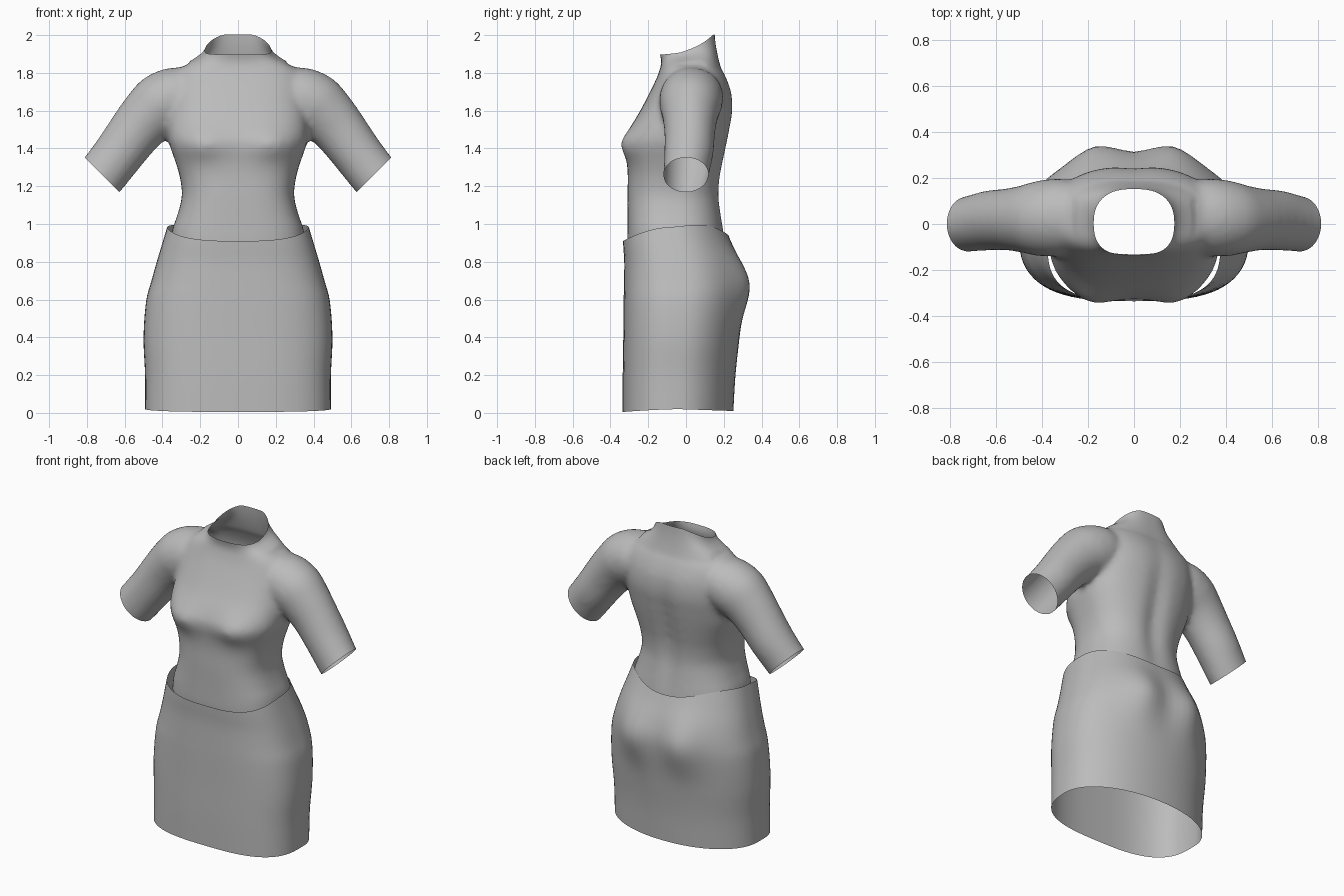
import bpy, bmesh, math
from mathutils import Vector

cube = bpy.data.objects.get("Cube")
if cube:
    bpy.data.objects.remove(cube)

cloth = bpy.data.materials.new("grey cloth")
cloth.use_nodes = True
GREY = (0.5, 0.5, 0.5, 1)
cloth.diffuse_color = GREY
cloth.node_tree.nodes["Principled BSDF"].inputs["Base Color"].default_value = GREY


def spline(keys, z):
    """Smooth interpolation of rows keyed by their first value."""
    z = min(max(z, keys[0][0]), keys[-1][0])
    i = next(k for k in range(len(keys) - 1) if z <= keys[k + 1][0])
    a, b = keys[i], keys[i + 1]
    p, n = keys[max(i - 1, 0)], keys[min(i + 2, len(keys) - 1)]
    h = b[0] - a[0]
    t = (z - a[0]) / h
    out = []
    for c in range(1, len(a)):
        m0 = (b[c] - p[c]) / (b[0] - p[0]) * h
        m1 = (n[c] - a[c]) / (n[0] - a[0]) * h
        out.append((2*t**3 - 3*t*t + 1) * a[c] + (t**3 - 2*t*t + t) * m0
                   + (3*t*t - 2*t**3) * b[c] + (t**3 - t*t) * m1)
    return out


def bump(d, width):
    return math.exp(-(d / width) ** 2)


def oval(angle, half, front, back, n_front, n_back):
    """Point on a body section with different front and back fullness."""
    c, s = math.cos(angle), math.sin(angle)
    mid = (front + back) / 2
    e = 2 / (n_front if s < 0 else n_back)
    depth = mid - front if s < 0 else back - mid
    return (math.copysign(abs(c) ** e, c) * half,
            mid + math.copysign(abs(s) ** e, s) * depth)


def loft(bm, rings, capped):
    rows = [[bm.verts.new(p) for p in ring] for ring in rings]
    n = len(rows[0])
    for low, high in zip(rows, rows[1:]):
        for i in range(n):
            j = (i + 1) % n
            bm.faces.new((low[i], low[j], high[j], high[i]))
    if capped:
        bm.faces.new(rows[0][::-1])
        bm.faces.new(rows[-1])


def make_object(name, bm):
    bmesh.ops.recalc_face_normals(bm, faces=bm.faces)
    mesh = bpy.data.meshes.new(name)
    bm.to_mesh(mesh)
    bm.free()
    mesh.materials.append(cloth)
    obj = bpy.data.objects.new(name, mesh)
    bpy.context.collection.objects.link(obj)
    return obj


SEG = 72
ANGLES = [math.tau * i / SEG for i in range(SEG)]

# Skirt: open tube with a dipped waistband and full seat (z, half width, front, back)
SKIRT = [(0, .492, -.335, .25), (.2, .492, -.335, .262), (.4, .5, -.332, .283),
         (.6, .485, -.33, .305), (.7, .458, -.328, .305), (.8, .43, -.327, .28),
         (.9, .4, -.333, .24), (1.0, .37, -.335, .2)]


def skirt_point(angle, t):
    s = math.sin(angle)
    if s < 0:
        low, high = .02 - .015 * abs(s), .985 - .075 * abs(s) ** 1.33
    else:
        low, high = .02 - .01 * s, .985 + .03 * s - .075 * s ** 4
    z = low + t * (high - low)
    x, y = oval(angle, *spline(SKIRT, z), 2.9, 2.1)
    if s > 0:
        y += .05 * s * bump(abs(x) - .18, .12) * bump(z - .68, .17)
    return x, y, z


bm = bmesh.new()
loft(bm, [[skirt_point(a, r / 32) for a in ANGLES] for r in range(33)], False)
skirt = make_object("skirt", bm)

# Torso: closed volume for blending with the sleeves
TORSO = [(.8, .37, -.3, .21), (.9, .358, -.31, .21), (.98, .345, -.31, .2),
         (1.05, .32, -.31, .19), (1.15, .297, -.31, .18), (1.25, .308, -.308, .187),
         (1.32, .328, -.312, .2), (1.43, .365, -.325, .222), (1.5, .372, -.3, .235),
         (1.6, .37, -.242, .25), (1.7, .36, -.19, .242), (1.78, .345, -.152, .212),
         (1.83, .3, -.135, .185), (1.86, .235, -.128, .168), (1.885, .178, -.135, .155),
         (1.92, .167, -.143, .15), (2.0, .165, -.15, .15)]


def torso_point(angle, z):
    x, y = oval(angle, *spline(TORSO, z), 2.8, 2.4)
    s = math.sin(angle)
    if s < 0:
        y += .035 * s * bump(abs(x) - .2, .11) * bump(z - 1.42, .08)
    else:
        y -= .025 * s * bump(x, .06) * bump(z - 1.3, .35)
    return x, y, z


bm = bmesh.new()
loft(bm, [[torso_point(a, .8 + 1.2 * r / 70) for a in ANGLES] for r in range(71)], True)

# Sleeves: tubes bending down from the shoulders (x, y, z, radius, depth)
ARM = [(.2, .03, 1.7, .11, .13), (.3, .03, 1.68, .155, .165), (.4, .025, 1.635, .168, .165),
       (.47, .022, 1.575, .155, .148), (.54, .02, 1.495, .143, .135),
       (.63, .015, 1.375, .134, .13), (.72, 0, 1.26, .131, .12), (.8, -.01, 1.17, .13, .115)]
for side in (1, -1):
    rings = []
    for r in range(33):
        x = .2 + .6 * r / 32
        y, z, radius, depth = spline(ARM, x)
        ahead, behind = spline(ARM, x + .01), spline(ARM, x - .01)
        along = Vector((.02, 0, ahead[1] - behind[1])).normalized()
        up = Vector((-along.z, 0, along.x))
        ring = []
        for a in ANGLES[::2]:
            p = Vector((x, y, z)) + up * radius * math.cos(a)
            p.y += depth * math.sin(a)
            ring.append((p.x * side, p.y, p.z))
        rings.append(ring)
    loft(bm, rings, True)
top = make_object("fitted_top", bm)

# Blend sleeves and body into one soft skin
remesh = top.modifiers.new("blend", "REMESH")
remesh.mode = "VOXEL"
remesh.voxel_size = .017
soften = top.modifiers.new("soften", "SMOOTH")
soften.factor = .5
soften.iterations = 8
bpy.context.view_layer.objects.active = top
for name in ("blend", "soften"):
    bpy.ops.object.modifier_apply(modifier=name)


# Open the neck, cuffs and lower hem
def trim(bm, point, normal, inside):
    faces = [f for f in bm.faces if inside(f.calc_center_median())]
    geom = set(faces)
    for f in faces:
        geom.update(f.verts)
        geom.update(f.edges)
    bmesh.ops.bisect_plane(bm, geom=list(geom), plane_co=point, plane_no=normal,
                           clear_outer=True)


bm = bmesh.new()
bm.from_mesh(top.data)
trim(bm, (0, 0, 1.897), (0, 0, 1), lambda c: c.z > 1.8)
trim(bm, (0, 0, .89), (0, 0, -1), lambda c: c.z < 1.0)
for side in (1, -1):
    trim(bm, (.72 * side, 0, 1.26), (side, 0, -1), lambda c: c.x * side > .5)

# Raise the collar towards the nape
for v in bm.verts:
    rise = min(max((v.co.z - 1.82) / .077, 0), 1)
    nape = min(max((v.co.y + .04) / .185, 0), 1)
    if abs(v.co.x) < .26:
        v.co.z += .105 * rise ** 1.5 * nape ** 1.6
        v.co.z += .012 * rise * bump(v.co.y, .08)
bm.to_mesh(top.data)
bm.free()
top.data.materials.clear()
top.data.materials.append(cloth)

# Soft shading
for obj in (skirt, top):
    bpy.ops.object.select_all(action="DESELECT")
    obj.select_set(True)
    bpy.context.view_layer.objects.active = obj
    bpy.ops.object.shade_smooth_by_angle(angle=math.radians(50))
